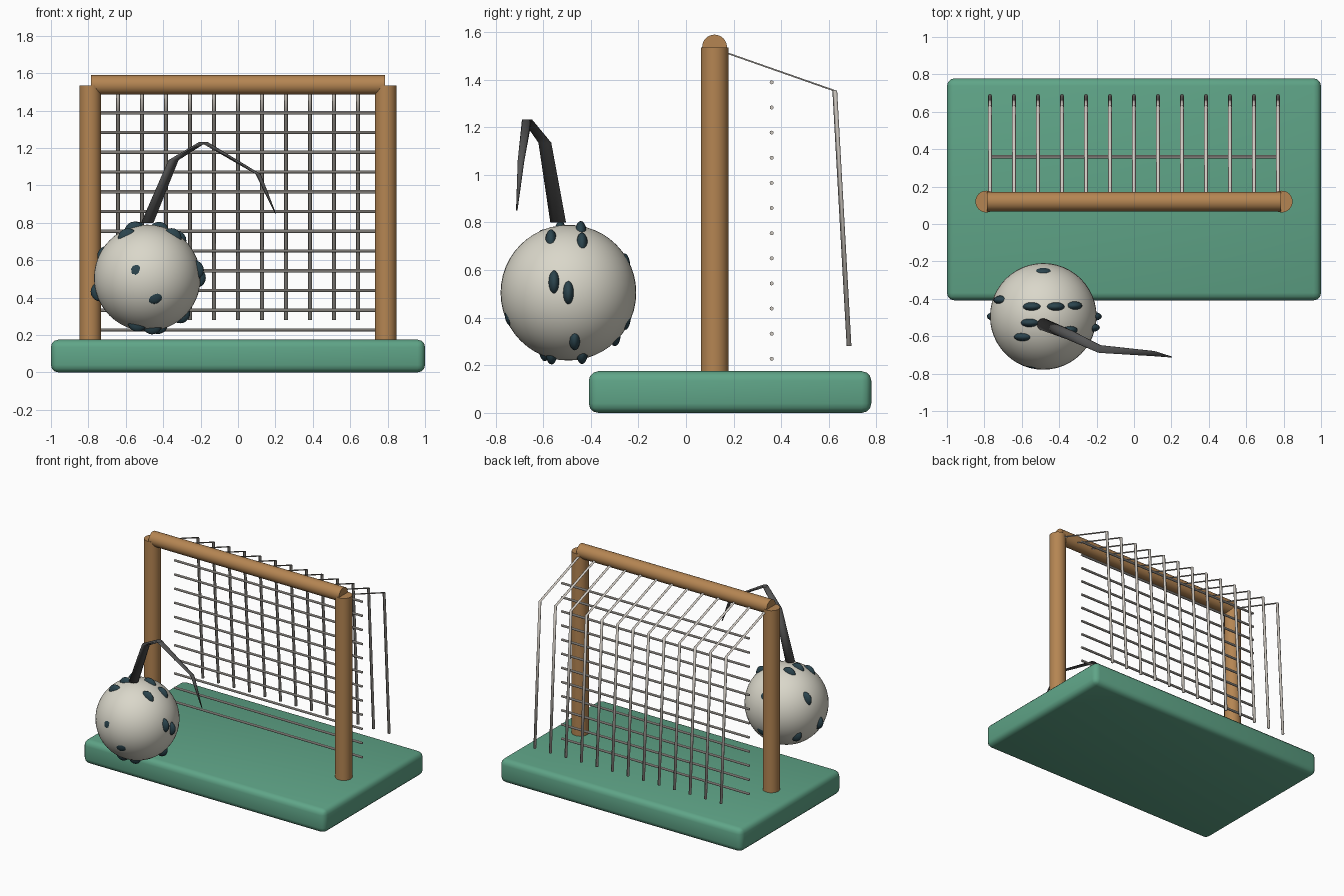
import bpy, bmesh, math
from mathutils import Vector

cube = bpy.data.objects.get("Cube")
if cube:
    bpy.data.objects.remove(cube, do_unlink=True)


def material(name, rgb):
    m = bpy.data.materials.new(name)
    m.use_nodes = True
    m.diffuse_color = (*rgb, 1)
    bsdf = next(n for n in m.node_tree.nodes if n.type == 'BSDF_PRINCIPLED')
    bsdf.inputs["Base Color"].default_value = (*rgb, 1)
    return m


GREEN = material("turf green", (0.115, 0.375, 0.245))
WOOD = material("warm wood", (0.46, 0.235, 0.085))
CREAM = material("ball cream", (0.70, 0.68, 0.59))
SPOT = material("spot dark teal", (0.024, 0.058, 0.075))
CORD = material("net cord", (0.62, 0.58, 0.53))
ARM = material("dark grey", (0.09, 0.09, 0.09))


def finish(name, bm, mat, angle=None):
    bmesh.ops.recalc_face_normals(bm, faces=bm.faces)
    mesh = bpy.data.meshes.new(name)
    bm.to_mesh(mesh)
    bm.free()
    mesh.materials.append(mat)
    obj = bpy.data.objects.new(name, mesh)
    bpy.context.collection.objects.link(obj)
    bpy.ops.object.select_all(action='DESELECT')
    obj.select_set(True)
    bpy.context.view_layer.objects.active = obj
    if angle:
        bpy.ops.object.shade_smooth_by_angle(angle=math.radians(angle))
    else:
        bpy.ops.object.shade_smooth()
    return obj


def rod(name, a, b, radius, mat, sides=32):
    """Straight capped cylinder between two points."""
    a, b = Vector(a), Vector(b)
    bm = bmesh.new()
    bmesh.ops.create_cone(bm, cap_ends=True, segments=sides, radius1=radius,
                          radius2=radius, depth=(b - a).length)
    turn = (b - a).to_track_quat('Z', 'Y').to_matrix()
    bmesh.ops.rotate(bm, verts=bm.verts, matrix=turn)
    bmesh.ops.translate(bm, verts=bm.verts, vec=(a + b) / 2)
    return finish(name, bm, mat, 40)


def level_ring_tube(name, points, radii, mat, sides=8):
    """Bent tube whose rings all stay horizontal."""
    bm = bmesh.new()
    rings = []
    for p, r in zip(points, radii):
        ring = []
        for i in range(sides):
            t = math.tau * i / sides
            ring.append(bm.verts.new(Vector(p) + Vector((r * math.cos(t), r * math.sin(t), 0))))
        rings.append(ring)
    for lo, hi in zip(rings, rings[1:]):
        for i in range(sides):
            j = (i + 1) % sides
            bm.faces.new((lo[i], lo[j], hi[j], hi[i]))
    bm.faces.new(rings[0])
    bm.faces.new(rings[-1])
    return finish(name, bm, mat)


def ellipsoid(name, centre, radii, mat, segments, rings):
    bm = bmesh.new()
    bmesh.ops.create_uvsphere(bm, u_segments=segments, v_segments=rings, radius=1)
    bmesh.ops.scale(bm, verts=bm.verts, vec=radii)
    bmesh.ops.translate(bm, verts=bm.verts, vec=centre)
    return finish(name, bm, mat)


# Rounded ground slab
bm = bmesh.new()
bmesh.ops.create_cube(bm, size=1)
bmesh.ops.scale(bm, verts=bm.verts, vec=(2, 1.187, 0.175))
bmesh.ops.translate(bm, verts=bm.verts, vec=(0, 0.185, 0.0875))
bmesh.ops.bevel(bm, geom=bm.edges[:], offset=0.04, segments=3, profile=0.5, affect='EDGES')
finish("ground_slab", bm, GREEN, 40)

# Goal frame
for side, x in (("left", 0.79), ("right", -0.79)):
    rod(side + "_post", (x, 0.12, 0.1), (x, 0.12, 1.535), 0.058, WOOD)
rod("crossbar", (-0.787, 0.12, 1.537), (0.787, 0.12, 1.537), 0.052, WOOD)

# Net: hanging cords and level cords
for i in range(13):
    x = -0.77 + i * 0.1283
    level_ring_tube("hanging_cord", [(x, 0.12, 1.53), (x, 0.625, 1.353), (x, 0.685, 0.28)],
                    [0.01] * 3, CORD)
for i in range(12):
    z = 0.227 + i * 0.1056
    rod("level_cord", (-0.776, 0.36, z), (0.776, 0.36, z), 0.0085, CORD, 8)

# Spotted ball
centre = Vector((-0.485, -0.494, 0.505))
ellipsoid("ball", centre, (0.285, 0.285, 0.285), CREAM, 48, 24)
spot_directions = [
    (-.17, -.98, .12), (.13, -.93, -.33),
    (-.4, -.42, .82), (-.26, -.13, .95), (.5, -.28, .82),
    (-.22, .2, .95), (.24, .2, .95), (.6, .22, .77),
    (-.83, .34, .46), (-.96, 0, -.28), (1, 0, 0), (.96, -.23, .16),
    (0, .9, .43), (.1, .91, -.4), (0, .75, -.66), (-.65, .55, -.5),
    (.68, .1, -.73), (.22, .22, -.95), (-.2, -.38, -.9), (.1, -.27, -.95),
]
for d in spot_directions:
    ellipsoid("ball_spot", centre + Vector(d).normalized() * 0.26,
              (0.053, 0.025, 0.053), SPOT, 16, 10)

# Bent tapering arm rising from the ball
level_ring_tube("bent_arm",
                [(-.485, -.537, .80), (-.345, -.593, 1.135), (-.185, -.668, 1.233),
                 (.108, -.693, 1.06), (.2, -.711, .85)],
                [0.033, 0.027, 0.021, 0.014, 0.003], ARM, 12)
